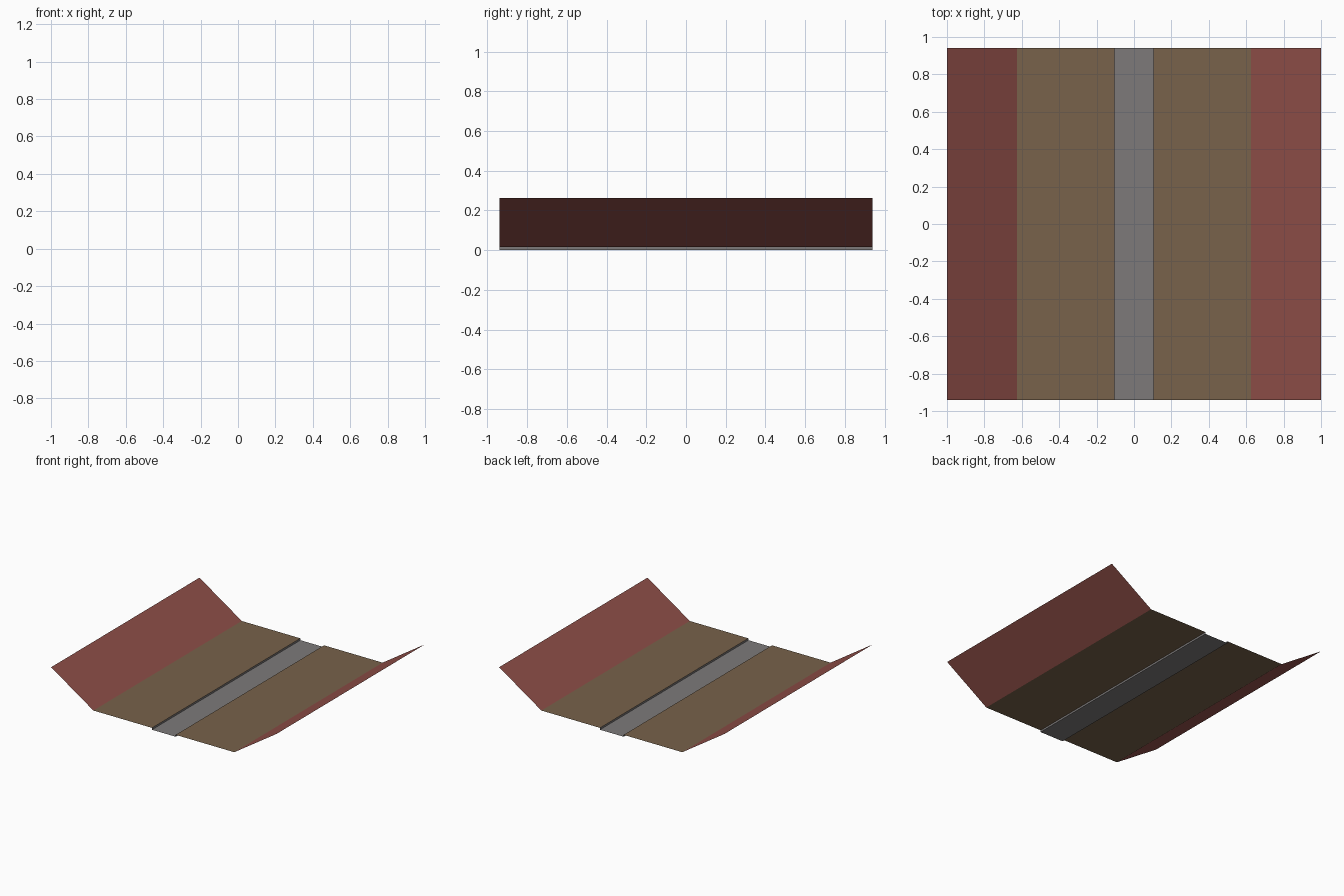
import bpy

if "Cube" in bpy.data.objects:
    bpy.data.objects.remove(bpy.data.objects["Cube"])

HALF_LEN = 0.94


def material(name, rgb):
    m = bpy.data.materials.new(name)
    m.diffuse_color = (*rgb, 1.0)
    m.use_nodes = True
    m.node_tree.nodes["Principled BSDF"].inputs["Base Color"].default_value = m.diffuse_color
    return m


grey = material("grey", (0.205, 0.195, 0.195))
brown = material("brown", (0.188, 0.122, 0.069))
red = material("red", (0.285, 0.080, 0.067))


def strip(name, profile, mat):
    """Extrude an open (x, z) profile, ordered left to right, along y."""
    verts = [(x, y, z) for x, z in profile for y in (-HALF_LEN, HALF_LEN)]
    faces = [(2 * i, 2 * i + 2, 2 * i + 3, 2 * i + 1) for i in range(len(profile) - 1)]
    mesh = bpy.data.meshes.new(name)
    mesh.from_pydata(verts, [], faces)
    mesh.materials.append(mat)
    obj = bpy.data.objects.new(name, mesh)
    bpy.context.collection.objects.link(obj)
    return obj


# Shallow central channel with its two low side walls
strip("channel", [(-0.105, 0.015), (-0.105, 0), (0.105, 0), (0.105, 0.015)], grey)

# Flat beds and sloping banks on both sides
bed = [(0.105, 0.015), (0.625, 0.015)]
bank = [(0.625, 0.015), (1.0, 0.262)]
for side, s in (("left", -1), ("right", 1)):
    for part, profile, mat in (("bed", bed, brown), ("bank", bank, red)):
        strip(f"{part}_{side}", sorted((s * x, z) for x, z in profile), mat)
